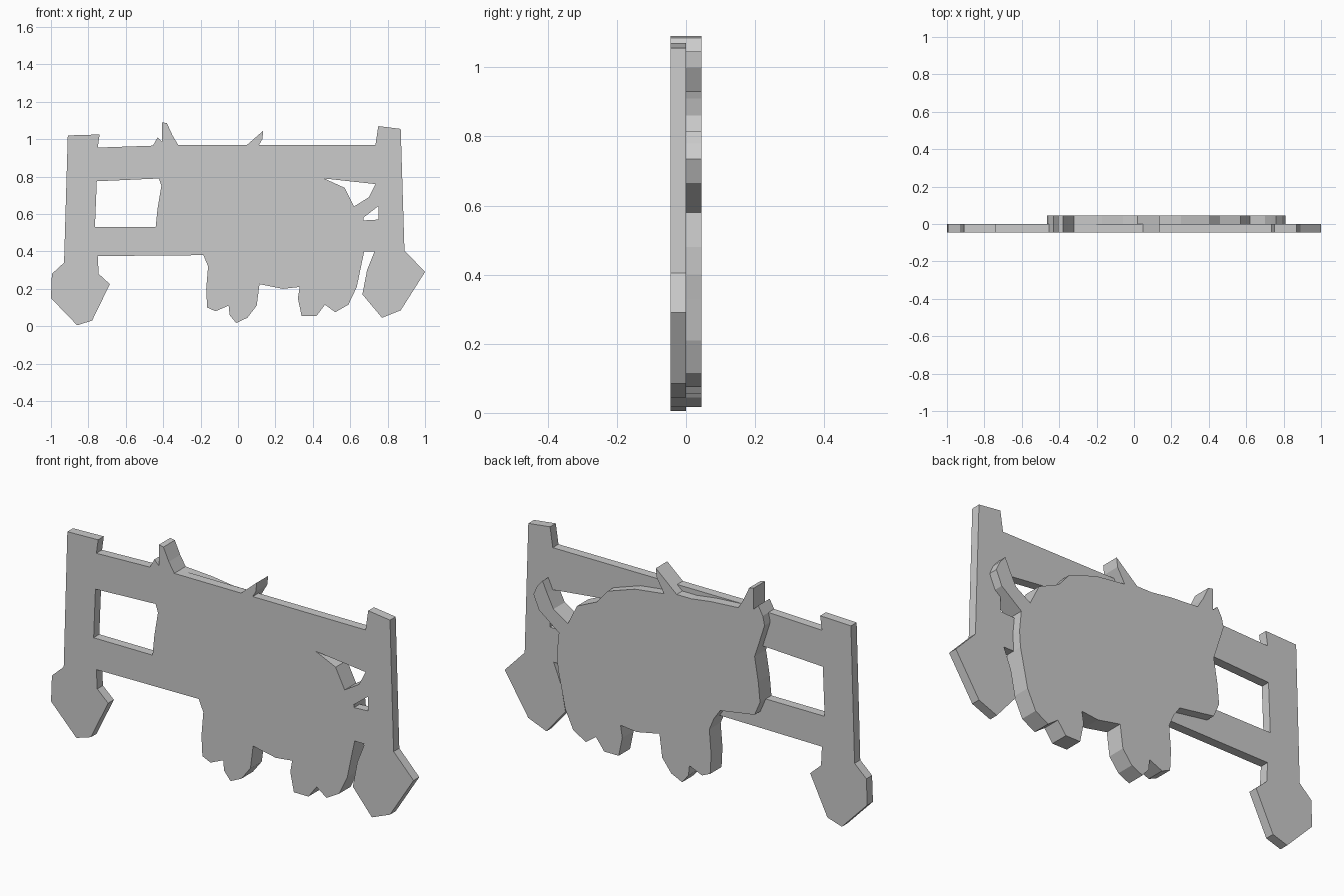
import bpy
import bmesh

cube = bpy.data.objects.get("Cube")
if cube:
    bpy.data.objects.remove(cube, do_unlink=True)

grey = bpy.data.materials.new("plain_grey")
grey.use_nodes = True
COLOUR = (0.6, 0.6, 0.6, 1)
grey.diffuse_color = COLOUR
grey.node_tree.nodes["Principled BSDF"].inputs["Base Color"].default_value = COLOUR

T = 0.045  # thickness of one layer


def plate(name, outline, front, back):
    """Flat cut-out: an x-z outline extruded from front to back along y."""
    bm = bmesh.new()
    face = bm.faces.new([bm.verts.new((x, front, z)) for x, z in outline])
    extruded = bmesh.ops.extrude_face_region(bm, geom=[face], use_keep_orig=True)
    moved = [v for v in extruded["geom"] if isinstance(v, bmesh.types.BMVert)]
    bmesh.ops.translate(bm, verts=moved, vec=(0, back - front, 0))
    bmesh.ops.recalc_face_normals(bm, faces=bm.faces)
    mesh = bpy.data.meshes.new(name)
    bm.to_mesh(mesh)
    bm.free()
    mesh.materials.append(grey)
    obj = bpy.data.objects.new(name, mesh)
    bpy.context.collection.objects.link(obj)
    return obj


# Fence: two pointed posts and two rails, one layer thick
plate("right_post", [
    (-.91, 1.02), (-.74, 1.025), (-.75, .955), (-.755, .775), (-.765, .53),
    (-.75, .375), (-.745, .28), (-.685, .225), (-.78, .03), (-.86, .005),
    (-1, .15), (-.995, .28), (-.93, .34)], -T, 0)
plate("left_post", [
    (.75, 1.07), (.87, 1.055), (.89, .405), (1, .29), (.87, .085), (.77, .045),
    (.665, .17), (.69, .3), (.73, .4), (.75, .57), (.75, .635), (.735, .76),
    (.735, .97)], -T, 0)
plate("upper_rail", [
    (-.75, .955), (-.46, .965), (-.32, .97), (.735, .97), (.735, .76),
    (.46, .79), (-.42, .79), (-.755, .775)], -T, 0)
plate("lower_rail", [
    (-.765, .53), (-.44, .53), (.66, .565), (.75, .57), (.73, .4), (.675, .4),
    (-.185, .38), (-.75, .375)], -T, 0)

# Cow: one silhouette, through both layers, listed clockwise from the muzzle
muzzle = [(-.41, .46), (-.44, .53), (-.43, .63), (-.41, .75), (-.43, .81),
          (-.465, .92)]
ears_and_horns = [(-.455, .965), (-.43, 1.01), (-.405, .985), (-.405, 1.09),
                  (-.38, 1.085), (-.35, 1.02), (-.32, .97)]
back = [(-.17, .96), (-.06, .945), (.02, .945), (.135, 1.045), (.13, 1),
        (.09, .93), (.25, .91), (.4, .86), (.46, .79), (.57, .74), (.62, .64)]
tail = [(.7, .69), (.735, .76), (.76, .815), (.79, .78), (.81, .735),
        (.78, .665), (.67, .58)]
rump = [(.68, .48), (.675, .4), (.66, .33), (.635, .21)]
hind_legs = [(.59, .115), (.52, .075), (.465, .115), (.42, .055), (.34, .055),
             (.32, .15), (.33, .21), (.24, .2), (.115, .225)]
front_legs = [(.1, .11), (.05, .045), (-.01, .017), (-.045, .06), (-.05, .11),
              (-.12, .08), (-.165, .1), (-.17, .2), (-.16, .32), (-.185, .38),
              (-.22, .43)]
plate("cow", muzzle + ears_and_horns + back + tail + rump + hind_legs + front_legs,
      -T, T)
